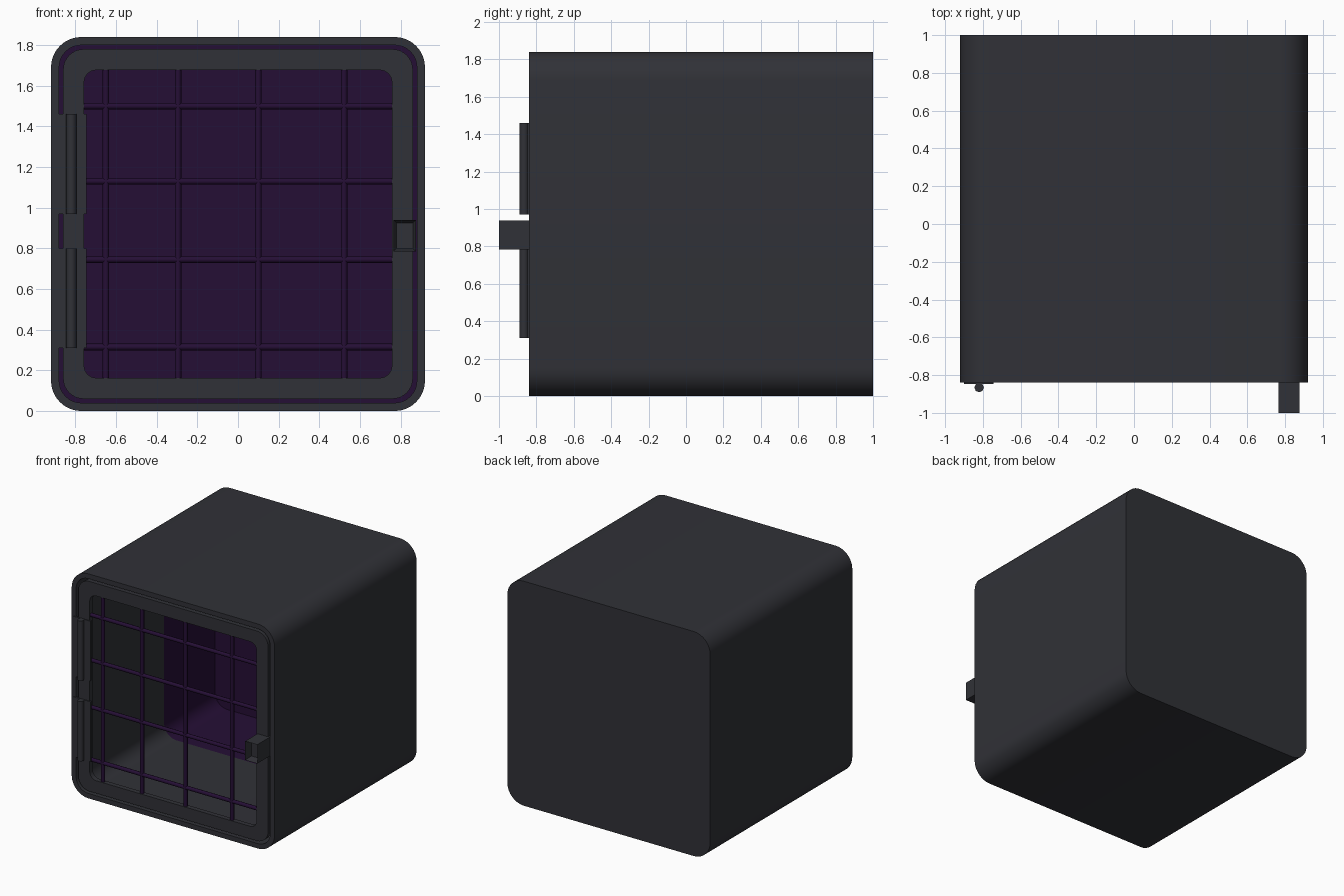
import bpy, bmesh, math

if "Cube" in bpy.data.objects:
    bpy.data.objects.remove(bpy.data.objects["Cube"])

CZ = 0.92          # height of the box centre
FRONT, BACK = -0.84, 1.0


def material(name, rgb):
    m = bpy.data.materials.new(name)
    m.diffuse_color = (*rgb, 1)
    m.use_nodes = True
    m.node_tree.nodes["Principled BSDF"].inputs["Base Color"].default_value = m.diffuse_color
    return m


GREY = material("dark grey", (0.030, 0.031, 0.038))
PURPLE = material("deep purple", (0.0185, 0.0045, 0.036))


def rounded_loop(bm, half, radius, y, steps=8):
    """Ring of vertices shaped as a rounded square facing the front."""
    verts = []
    for k in range(4):
        mid = math.radians(45 + 90 * k)
        cx = math.copysign(half - radius, math.cos(mid))
        cz = math.copysign(half - radius, math.sin(mid))
        for i in range(steps + 1):
            a = math.radians(90 * (k + i / steps))
            verts.append(bm.verts.new((cx + radius * math.cos(a), y,
                                       CZ + cz + radius * math.sin(a))))
    return verts


def bridge(bm, a, b, mat=0):
    n = len(a)
    for i in range(n):
        f = bm.faces.new((a[i], a[(i + 1) % n], b[(i + 1) % n], b[i]))
        f.material_index = mat


def finish(bm, name, mats, smooth=True):
    bmesh.ops.recalc_face_normals(bm, faces=bm.faces)
    mesh = bpy.data.meshes.new(name)
    bm.to_mesh(mesh)
    bm.free()
    for m in mats:
        mesh.materials.append(m)
    ob = bpy.data.objects.new(name, mesh)
    bpy.context.collection.objects.link(ob)
    if smooth:
        bpy.ops.object.select_all(action='DESELECT')
        ob.select_set(True)
        bpy.context.view_layer.objects.active = ob
        bpy.ops.object.shade_smooth_by_angle(angle=math.radians(35))
    return ob


def box_bm(x0, x1, y0, y1, z0, z1):
    bm = bmesh.new()
    bmesh.ops.create_cube(bm, size=1)
    for v in bm.verts:
        v.co = ((x0 + x1) / 2 + v.co.x * (x1 - x0),
                (y0 + y1) / 2 + v.co.y * (y1 - y0),
                (z0 + z1) / 2 + v.co.z * (z1 - z0))
    return bm


def rod(name, loc, length, radius, axis, mat, sides=8):
    bpy.ops.mesh.primitive_cylinder_add(
        vertices=sides, radius=radius, depth=length, location=loc,
        rotation=(0, math.pi / 2 if axis == 'X' else 0, 0))
    ob = bpy.context.object
    ob.name = name
    ob.data.materials.append(mat)
    bpy.ops.object.shade_smooth_by_angle(angle=math.radians(50))


# Hollow shell, with the rear part of the inside in purple
bm = bmesh.new()
rings = [rounded_loop(bm, 0.92, 0.15, BACK),
         rounded_loop(bm, 0.92, 0.15, FRONT),
         rounded_loop(bm, 0.88, 0.11, FRONT),
         rounded_loop(bm, 0.88, 0.11, 0.30),
         rounded_loop(bm, 0.88, 0.11, 0.96)]
for i in range(4):
    bridge(bm, rings[i], rings[i + 1], 1 if i == 3 else 0)
bm.faces.new(rings[0])
bm.faces.new(rings[4]).material_index = 1
finish(bm, "shell", [GREY, PURPLE])

# Door frame
bm = bmesh.new()
rings = [rounded_loop(bm, 0.86, 0.10, FRONT),
         rounded_loop(bm, 0.757, 0.06, FRONT),
         rounded_loop(bm, 0.757, 0.06, FRONT + 0.04),
         rounded_loop(bm, 0.86, 0.10, FRONT + 0.04)]
for i in range(4):
    bridge(bm, rings[i], rings[(i + 1) % 4])
finish(bm, "door_frame", [GREY])

# Door bars
for x in (-0.65, -0.295, 0.10, 0.522):
    rod("upright_bar", (x, FRONT + 0.02, CZ), 1.54, 0.016, 'Z', PURPLE)
for z in (0.315, 0.745, 1.13, 1.50):
    rod("cross_bar", (0, FRONT + 0.02, z), 1.54, 0.016, 'X', PURPLE)

# Hinges: a flat plate with a pin barrel
for z0, z1 in ((0.31, 0.80), (0.97, 1.46)):
    finish(box_bm(-0.90, -0.745, -0.847, -0.832, z0, z1),
           "hinge_plate", [GREY], False)
    rod("hinge_barrel", (-0.82, -0.866, (z0 + z1) / 2), z1 - z0, 0.025,
        'Z', GREY)

# Latch block with a recessed front
bm = box_bm(0.765, 0.875, -1.0, -0.82, 0.785, 0.94)
bm.normal_update()
front = [f for f in bm.faces if f.normal.y < -0.9]
bmesh.ops.inset_region(bm, faces=front, thickness=0.021)
for v in front[0].verts:
    v.co.y += 0.06
finish(bm, "latch", [GREY], False)
